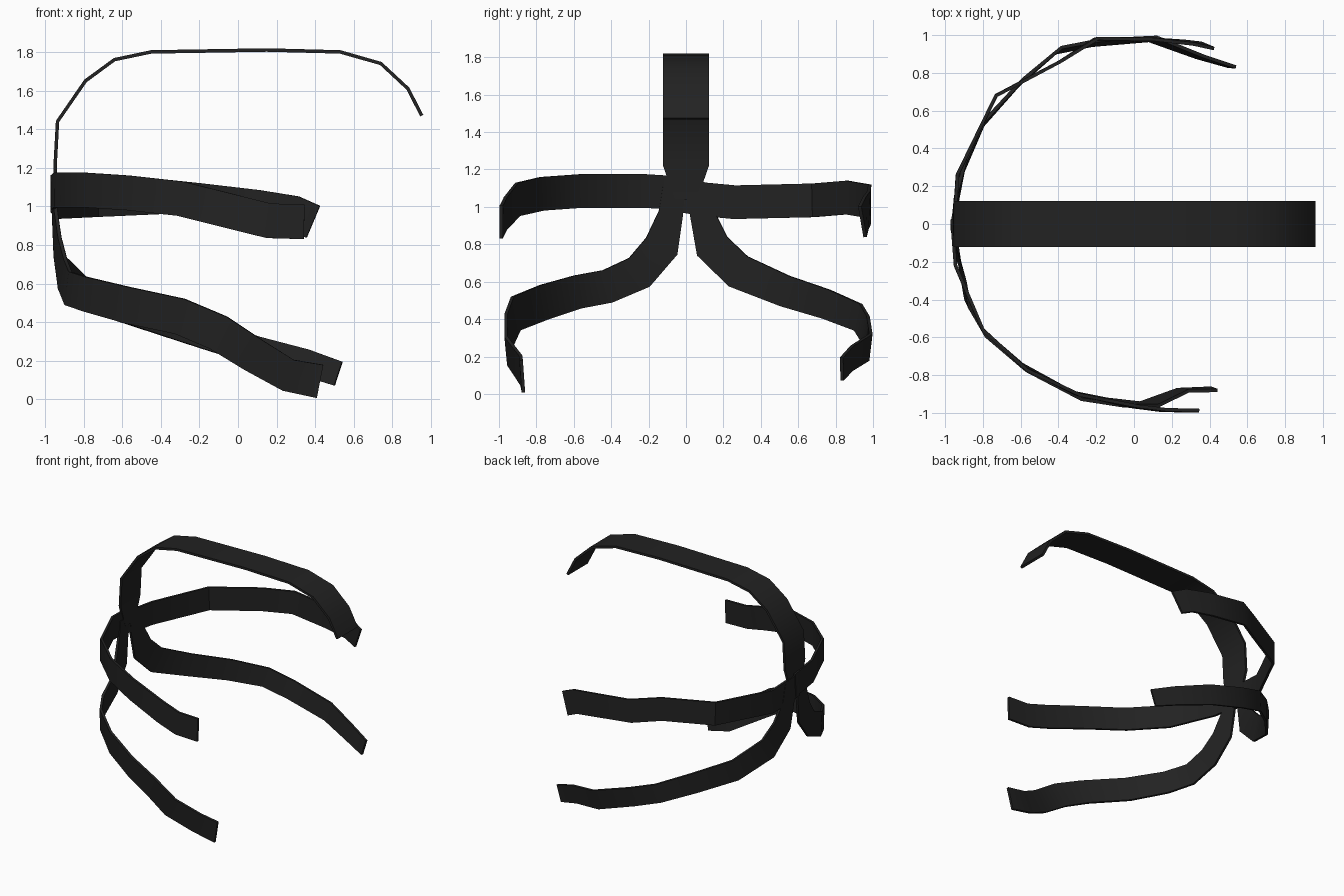
import bpy, bmesh, math
from mathutils import Vector

if "Cube" in bpy.data.objects:
    bpy.data.objects.remove(bpy.data.objects["Cube"])

black = bpy.data.materials.new("black webbing")
black.diffuse_color = (0.016, 0.016, 0.016, 1)
black.use_nodes = True
black.node_tree.nodes["Principled BSDF"].inputs["Base Color"].default_value = black.diffuse_color


def strap(name, rows, thick=0.018, across=None, lean=0.0):
    """Flat band swept along rows of (x, y, z, width)."""
    pts = [Vector(r[:3]) for r in rows]
    bm = bmesh.new()
    rings = []
    for i, p in enumerate(pts):
        a = (p - pts[i - 1]).normalized() if i else Vector()
        b = (pts[i + 1] - p).normalized() if i < len(pts) - 1 else Vector()
        t = (a + b).normalized()
        if across:
            w = Vector(across)
            n = t.cross(w).normalized()
        else:
            n = Vector((p.x, p.y, 0)).normalized()
            n.z = -lean * max(0, min(1, (p.x + 0.9) / 0.8))
            n = (n - t * n.dot(t)).normalized()
            w = n.cross(t).normalized()
        w = w * rows[i][3] / 2
        n = n * thick / 2
        rings.append([bm.verts.new(p + v) for v in (w + n, w - n, -w - n, n - w)])
    for r, s in zip(rings, rings[1:]):
        for k in range(4):
            bm.faces.new((r[k], r[(k + 1) % 4], s[(k + 1) % 4], s[k]))
    bm.faces.new(rings[0])
    bm.faces.new(rings[-1])
    bmesh.ops.recalc_face_normals(bm, faces=bm.faces)
    me = bpy.data.meshes.new(name)
    bm.to_mesh(me)
    bm.free()
    me.materials.append(black)
    ob = bpy.data.objects.new(name, me)
    bpy.context.collection.objects.link(ob)
    bpy.ops.object.select_all(action='DESELECT')
    ob.select_set(True)
    bpy.context.view_layer.objects.active = ob
    bpy.ops.object.shade_smooth_by_angle(angle=math.radians(35))


# strap over the top
top = [(-.95, 1.04), (-.947, 1.22), (-.935, 1.44), (-.79, 1.65), (-.64, 1.76), (-.45, 1.80),
       (.15, 1.81), (.53, 1.80), (.74, 1.74), (.88, 1.61), (.952, 1.47)]
strap("top_strap", [(x, 0, z, .12 if z < 1.1 else .245) for x, z in top], across=(0, 1, 0))

# side straps
strap("front_side_strap", [
    (-.963, .02, 1.07, .18), (-.945, -.22, 1.085, .18), (-.8, -.56, 1.085, .18),
    (-.57, -.77, 1.07, .18), (-.3, -.9, 1.04, .18), (0, -.965, .965, .18),
    (.16, -.985, .925, .18), (.343, -.988, .92, .18)])
strap("back_side_strap", [
    (-.963, -.02, 1.06, .18), (-.945, .1, 1.04, .18), (-.935, .26, 1.025, .18),
    (-.73, .68, 1.035, .18), (-.39, .86, 1.05, .18), (-.2, .98, 1.03, .18),
    (.1, .978, .995, .18), (.29, .96, .965, .18), (.39, .943, .92, .18)])

# lower straps, splitting from the back of the top strap
strap("front_lower_strap", [
    (-.95, -.065, 1.1, .12), (-.95, -.08, .97, .13), (-.935, -.13, .79, .19),
    (-.91, -.25, .65, .19), (-.88, -.42, .575, .18), (-.79, -.58, .545, .18),
    (-.58, -.76, .49, .19), (-.3, -.91, .43, .19), (-.1, -.945, .345, .19),
    (.08, -.955, .23, .18), (.26, -.88, .125, .17), (.425, -.875, .093, .175)], lean=.15)
strap("back_lower_strap", [
    (-.95, .065, 1.1, .12), (-.95, .085, .97, .13), (-.935, .14, .79, .19),
    (-.91, .28, .655, .19), (-.8, .53, .55, .17), (-.6, .75, .48, .16),
    (-.4, .92, .41, .15), (-.2, .96, .345, .15), (.1, .98, .25, .15),
    (.35, .885, .19, .14), (.52, .833, .133, .13)], lean=.15)
